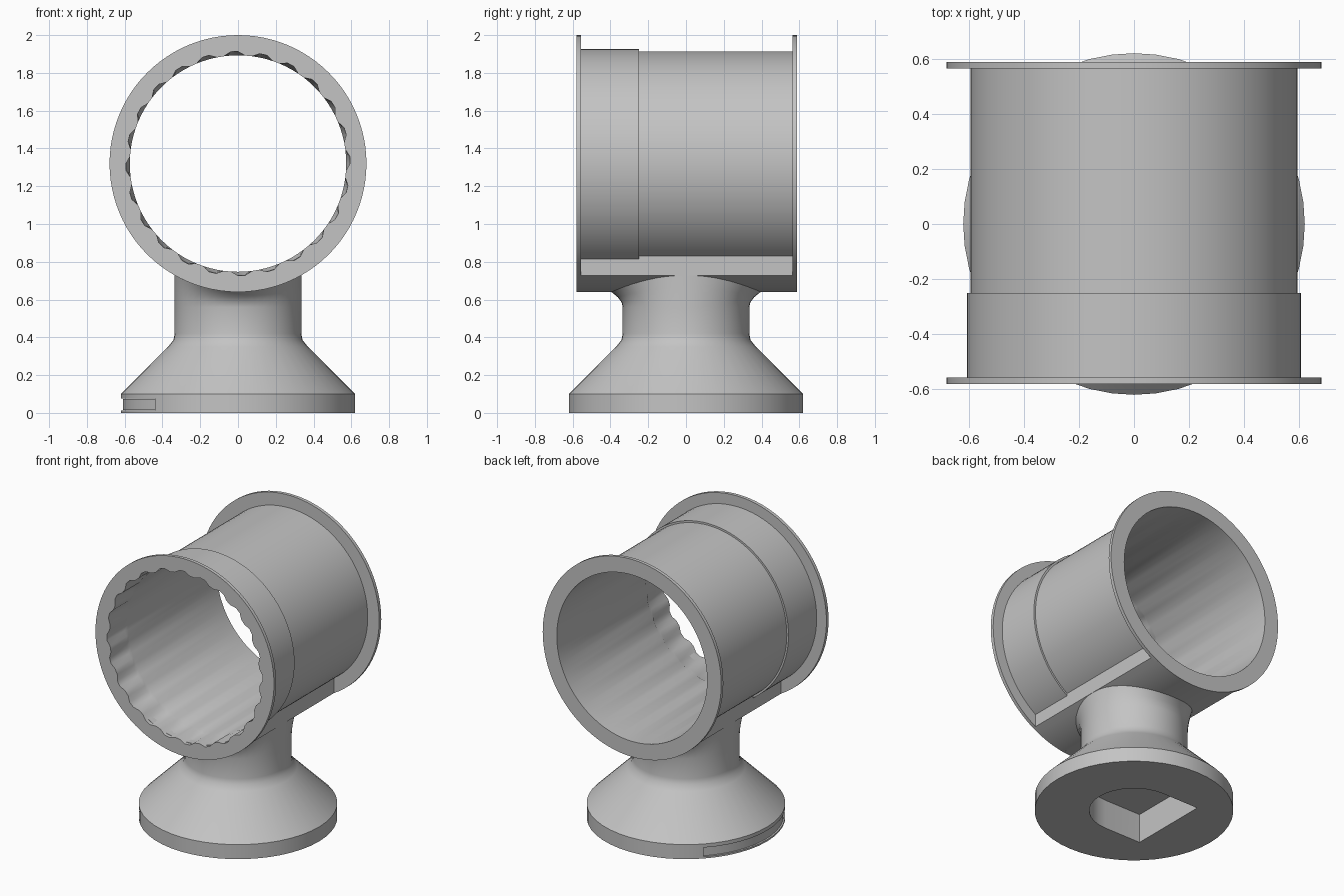
import bpy, bmesh
from math import sin, cos, pi, sqrt, radians

if "Cube" in bpy.data.objects:
    bpy.data.objects.remove(bpy.data.objects["Cube"], do_unlink=True)

grey = bpy.data.materials.new("plain grey")
grey.use_nodes = True
grey.diffuse_color = (0.55, 0.55, 0.55, 1)
grey.node_tree.nodes["Principled BSDF"].inputs["Base Color"].default_value = (0.55, 0.55, 0.55, 1)

AXIS_Z = 1.32      # height of the tube axis
RIM = 0.68         # flange radius
NECK = 0.335       # neck radius


def finish(bm, name, smooth=True):
    bmesh.ops.recalc_face_normals(bm, faces=bm.faces)
    mesh = bpy.data.meshes.new(name)
    bm.to_mesh(mesh)
    bm.free()
    mesh.materials.append(grey)
    ob = bpy.data.objects.new(name, mesh)
    bpy.context.collection.objects.link(ob)
    bpy.ops.object.select_all(action='DESELECT')
    bpy.context.view_layer.objects.active = ob
    ob.select_set(True)
    if smooth:
        bpy.ops.object.shade_smooth_by_angle(angle=radians(30))
    return ob


def loft(bm, rings, closed):
    """Skin a list of point rings; either loop back to the first or cap the ends."""
    loops = [[bm.verts.new(p) for p in ring] for ring in rings]
    n = len(loops[0])
    pairs = list(zip(loops, loops[1:]))
    if closed:
        pairs.append((loops[-1], loops[0]))
    else:
        bm.faces.new(loops[0])
        bm.faces.new(loops[-1])
    for a, b in pairs:
        for i in range(n):
            j = (i + 1) % n
            bm.faces.new((a[i], a[j], b[j], b[i]))


def prism(name, outline, low, high, axis='z'):
    """Extrude a 2D outline along z, or along y for an x-z outline."""
    def place(p, h):
        return (p[0], p[1], h) if axis == 'z' else (p[0], h, p[1])
    bm = bmesh.new()
    loft(bm, [[place(p, h) for p in outline] for h in (low, high)], False)
    return finish(bm, name)


def arc(r, start, end, steps, cx=0, cy=0):
    return [(cx + r * cos(start + (end - start) * i / steps),
             cy + r * sin(start + (end - start) * i / steps)) for i in range(steps + 1)]


def cut(target, cutter):
    cutter.hide_render = True
    mod = target.modifiers.new("cut", 'BOOLEAN')
    mod.operation = 'DIFFERENCE'
    mod.solver = 'EXACT'
    mod.object = cutter
    bpy.context.view_layer.objects.active = target
    bpy.ops.object.modifier_apply(modifier=mod.name)
    bpy.data.objects.remove(cutter, do_unlink=True)


# Tube with two flanges, a thicker front sleeve and grooves inside the mouth
BORE, SEGMENTS = 0.573, 96
tube_profile = [  # radius, y, groove depth
    (BORE, -0.58, 0.02), (RIM, -0.58, 0), (RIM, -0.557, 0), (0.606, -0.557, 0),
    (0.606, -0.25, 0), (0.593, -0.25, 0), (0.593, 0.565, 0), (RIM, 0.565, 0),
    (RIM, 0.588, 0), (BORE, 0.588, 0), (BORE, -0.38, 0), (BORE, -0.4, 0.012)]
bm = bmesh.new()
rings = []
for r, y, groove in tube_profile:
    ring = []
    for i in range(SEGMENTS):
        a = 2 * pi * i / SEGMENTS
        rr = r + (groove if i % 4 < 2 else 0)
        ring.append((rr * cos(a), y, AXIS_Z + rr * sin(a)))
    rings.append(ring)
loft(bm, rings, True)
finish(bm, "flanged_tube")

# Saddle under the tube, with upright sides
half = math_angle = pi / 2 - sqrt(0) - 0
side = 0.335


def saddle_arc(r, steps=16):
    xs = [side * (2 * i / steps - 1) for i in range(steps + 1)]
    return [(x, AXIS_Z - sqrt(r * r - x * x)) for x in xs]


prism("saddle", saddle_arc(RIM) + saddle_arc(0.59)[::-1], -0.557, 0.565, 'y')

# Base disc, cone and neck, flaring into the saddle
bm = bmesh.new()
angles = [2 * pi * i / 48 for i in range(48)]
rings = [[(r * cos(a), r * sin(a), z) for a in angles]
         for r, z in ((0.62, 0), (0.62, 0.1), (0.37, 0.35), (0.342, 0.385), (NECK, 0.42))]
for t in (0, 0.3, 0.6, 0.85, 1):
    ring = []
    for a in angles:
        x = NECK * cos(a)
        top = AXIS_Z - sqrt(0.672 ** 2 - x * x)
        ring.append((x, NECK * sin(a) * (1 + 0.22 * t * t), 0.56 + t * (top - 0.56)))
    rings.append(ring)
loft(bm, rings, False)
pedestal = finish(bm, "pedestal")

# Pocket in the underside: round toward the left, square toward the right
pocket = arc(0.28, -pi / 2, pi / 2, 16) + [(-0.28, 0.28), (-0.28, -0.28)]
cut(pedestal, prism("pocket_cutter", pocket, -0.1, 0.2))

# Side slot, filled by a slightly sunken cover
slot = [(-0.7, -0.437), (-0.43, -0.437), (-0.43, 0.437), (-0.7, 0.437)]
cut(pedestal, prism("slot_cutter", slot, 0.012, 0.075))
bpy.context.view_layer.objects.active = pedestal
bpy.ops.object.select_all(action='DESELECT')
pedestal.select_set(True)
bpy.ops.object.shade_smooth_by_angle(angle=radians(30))
prism("slot_cover", arc(0.61, pi - 0.78, pi + 0.78, 16), 0.014, 0.073)
